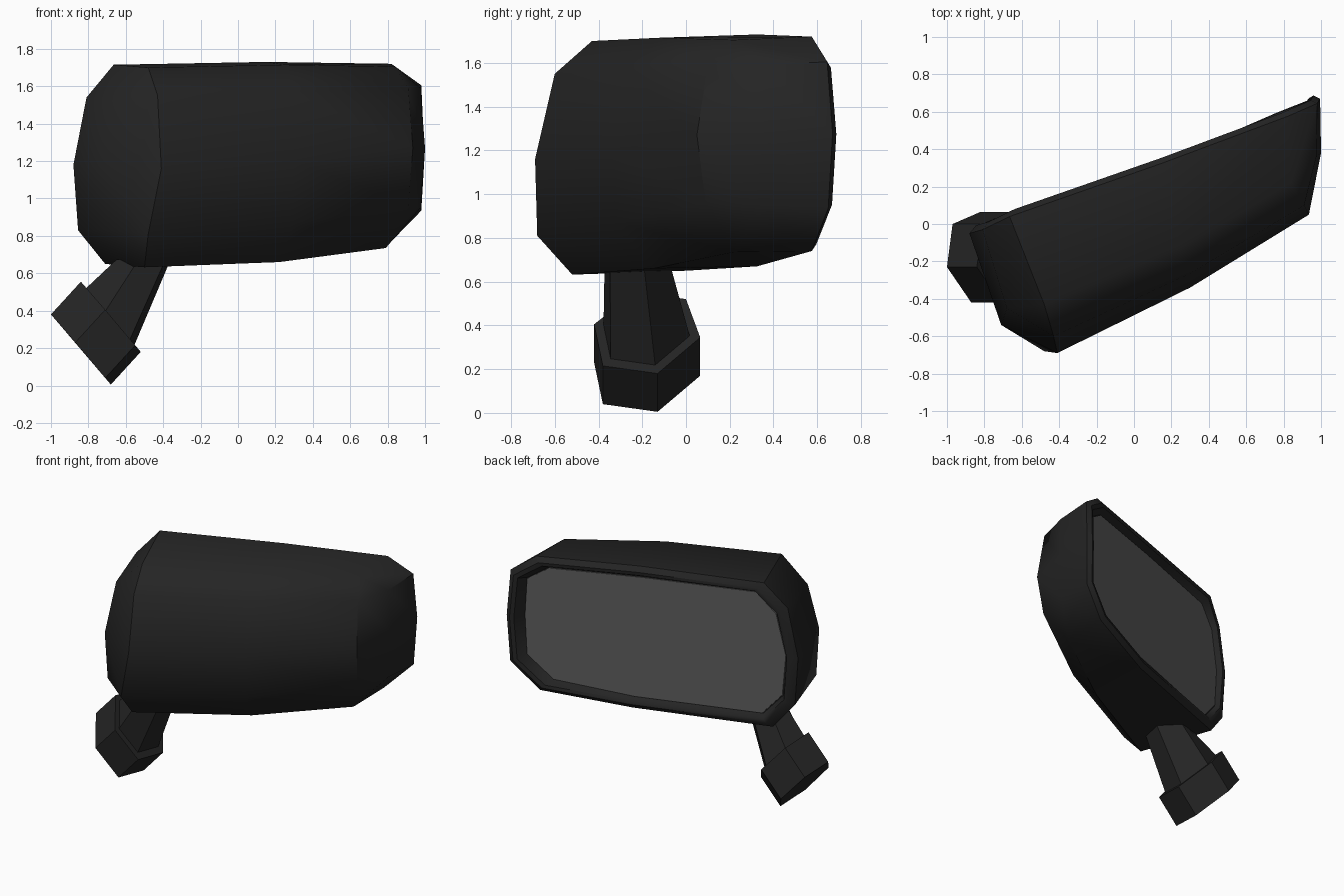
import bpy, bmesh, math
from mathutils import Vector

if "Cube" in bpy.data.objects:
    bpy.data.objects.remove(bpy.data.objects["Cube"])


def material(name, v):
    m = bpy.data.materials.new(name)
    m.diffuse_color = (v, v, v, 1)
    m.use_nodes = True
    m.node_tree.nodes["Principled BSDF"].inputs["Base Color"].default_value = m.diffuse_color
    return m


black = material("black plastic", 0.018)
silver = material("mirror grey", 0.11)


def build(name, mat, verts, faces, angle):
    bm = bmesh.new()
    vs = [bm.verts.new(v) for v in verts]
    for f in faces:
        bm.faces.new([vs[i] for i in f])
    bmesh.ops.recalc_face_normals(bm, faces=bm.faces)
    me = bpy.data.meshes.new(name)
    bm.to_mesh(me)
    bm.free()
    me.materials.append(mat)
    ob = bpy.data.objects.new(name, me)
    bpy.context.collection.objects.link(ob)
    bpy.ops.object.select_all(action='DESELECT')
    ob.select_set(True)
    bpy.context.view_layer.objects.active = ob
    bpy.ops.object.shade_smooth_by_angle(angle=math.radians(angle))
    return ob


def loft(rings):
    """Vertices and side faces joining rings of equal count."""
    n = len(rings[0])
    faces = [(k * n + i, k * n + (i + 1) % n, (k + 1) * n + (i + 1) % n, (k + 1) * n + i)
             for k in range(len(rings) - 1) for i in range(n)]
    return [p for r in rings for p in r], faces


# Housing rings: three points each along top, right, bottom, left
rim = [(-.665, .04, 1.715), (.15, .325, 1.73), (.82, .575, 1.72),
       (.98, .645, 1.605), (.995, .67, 1.28), (.98, .65, .935),
       (.79, .575, .74), (.21, .325, .67), (-.71, .0, .65),
       (-.855, -.05, .83), (-.88, -.05, 1.18), (-.81, -.03, 1.54)]
shoulder = [(-.48, -.43, 1.70), (.25, -.12, 1.715), (.84, .22, 1.705),
            (.975, .36, 1.59), (1.0, .38, 1.27), (.975, .36, .95),
            (.79, .22, .735), (.22, -.15, .66), (-.5, -.52, .632),
            (-.70, -.52, .83), (-.71, -.54, 1.17), (-.68, -.45, 1.52)]
# Bulged front: three rows of left, middle, right
front = [(-.43, -.60, 1.55), (.29, -.27, 1.57), (.91, .10, 1.59),
         (-.41, -.69, 1.16), (.30, -.34, 1.20), (.935, .05, 1.27),
         (-.48, -.68, .81), (.29, -.32, .87), (.91, .09, .96)]


def inset(d, raise_by=0.0, plane=None):
    """Rim shrunk by d, moved backwards or dropped on the tilted mirror plane."""
    out = []
    for x, y, z in rim:
        nx = .06 + (x - .06) * (1 - d / .94)
        nz = 1.19 + (z - 1.19) * (1 - d / .54)
        ny = y + .365 * (nx - x) + raise_by if plane is None else plane + .365 * nx
        out.append((nx, ny, nz))
    return out


verts, faces = loft([shoulder, rim, inset(.035, .03), inset(.06, .025), inset(.085, plane=.245)])
faces.append(tuple(range(48, 60)))
f = len(verts)
verts += front
grid = [[None, 0, 1, 2, None],
        [11, f, f + 1, f + 2, 3],
        [10, f + 3, f + 4, f + 5, 4],
        [9, f + 6, f + 7, f + 8, 5],
        [None, 8, 7, 6, None]]
for r in range(4):
    for c in range(4):
        cell = (grid[r][c], grid[r][c + 1], grid[r + 1][c + 1], grid[r + 1][c])
        faces.append([i for i in cell if i is not None])
build("mirror_housing", black, verts, faces, 42)

# Mirror glass plate in the recess
verts, faces = loft([inset(.09, plane=.246), inset(.09, plane=.253)])
faces += [tuple(range(12)), tuple(range(12, 24))]
build("mirror_glass", silver, verts, faces, 30)

# Hexagonal foot, slanted
foot = [Vector(p) for p in [(-1.0, -.23, .38), (-.97, 0, .345), (-.82, .065, .17),
                            (-.68, -.13, .005), (-.71, -.38, .04), (-.87, -.42, .23)]]
foot_top = [p + Vector((.16, 0, .175)) for p in foot]
verts, faces = loft([foot, foot_top])
faces += [tuple(range(6)), tuple(range(6, 12))]
build("mount_foot", black, verts, faces, 30)

# Tapering arm from the foot into the underside of the housing
centre = sum(foot_top, Vector()) / 6
low = [centre + (p - centre) * .82 - Vector((.01, 0, .01)) for p in foot_top]
high = [Vector((-.505 + .9 * (p.x - centre.x), -.225 + .62 * (p.y - centre.y), .675)) for p in foot_top]
verts, faces = loft([low, high])
faces += [tuple(range(6)), tuple(range(6, 12))]
build("mount_arm", black, verts, faces, 30)
